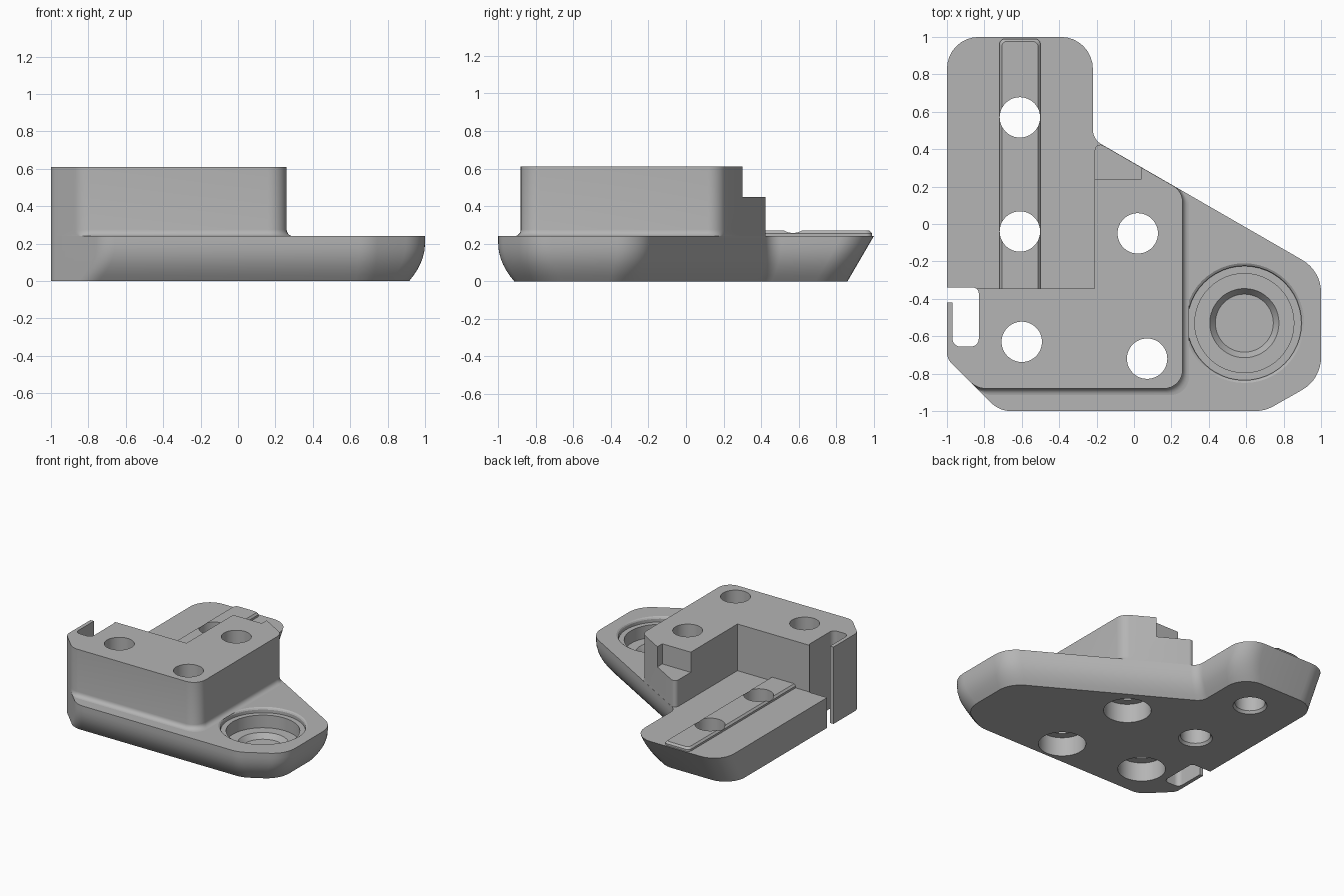
import bpy, bmesh, math
from mathutils import Vector

if "Cube" in bpy.data.objects:
    bpy.data.objects.remove(bpy.data.objects["Cube"], do_unlink=True)

grey = bpy.data.materials.new("matte grey")
grey.use_nodes = True
colour = (0.46, 0.46, 0.46, 1)
grey.diffuse_color = colour
grey.node_tree.nodes["Principled BSDF"].inputs["Base Color"].default_value = colour


def make_object(name, bm):
    bmesh.ops.recalc_face_normals(bm, faces=bm.faces)
    mesh = bpy.data.meshes.new(name)
    bm.to_mesh(mesh)
    bm.free()
    mesh.materials.append(grey)
    obj = bpy.data.objects.new(name, mesh)
    bpy.context.collection.objects.link(obj)
    return obj


def rounded_outline(corners, insets, steps=8):
    """Counter-clockwise corners (x, y, radius), with each edge moved inward."""
    pts = [Vector(c[:2]) for c in corners]
    n = len(pts)
    dirs = [(pts[(i + 1) % n] - pts[i]).normalized() for i in range(n)]
    loop = []
    for i in range(n):
        a, b = dirs[i - 1], dirs[i]
        na, nb = Vector((-a.y, a.x)), Vector((-b.y, b.x))
        pa = pts[i] + na * insets[i - 1]
        pb = pts[i] + nb * insets[i]
        cross = a.x * b.y - a.y * b.x
        gap = pb - pa
        p = pa + a * ((gap.x * b.y - gap.y * b.x) / cross)
        r = corners[i][2]
        if r == 0:
            loop.append(p)
            continue
        turn = math.atan2(cross, a.dot(b))
        side = 1 if turn > 0 else -1
        start = p - a * (r * math.tan(abs(turn) / 2))
        centre = start + na * r * side
        arm = start - centre
        for k in range(steps + 1):
            t = turn * k / steps
            c, s = math.cos(t), math.sin(t)
            loop.append(centre + Vector((arm.x * c - arm.y * s, arm.x * s + arm.y * c)))
    return loop


def loft(name, corners, levels):
    """Stack rounded outlines; each level is (z, inset of every edge)."""
    bm = bmesh.new()
    rings = [[bm.verts.new((p.x, p.y, z)) for p in rounded_outline(corners, ins)]
             for z, ins in levels]
    for low, high in zip(rings, rings[1:]):
        for i in range(len(low)):
            j = (i + 1) % len(low)
            bm.faces.new((low[i], low[j], high[j], high[i]))
    bm.faces.new(rings[0][::-1])
    bm.faces.new(rings[-1])
    return make_object(name, bm)


def turned_cutter(name, x, y, profile, sides=48):
    """Round cutter from a profile of (radius, z) pairs."""
    bm = bmesh.new()
    rings = [[bm.verts.new((x + r * math.cos(math.tau * i / sides),
                            y + r * math.sin(math.tau * i / sides), z))
              for i in range(sides)] for r, z in profile]
    for low, high in zip(rings, rings[1:]):
        for i in range(sides):
            j = (i + 1) % sides
            bm.faces.new((low[i], low[j], high[j], high[i]))
    bm.faces.new(rings[0][::-1])
    bm.faces.new(rings[-1])
    return make_object(name, bm)


TOP = 0.24      # top of the base plate
HIGH = 0.61     # top of the upper block

# Base plate: curved lower edge, sloped back, upright left side and cut corner
plate = [(-1, -0.72, 0.08), (-0.72, -1, 0.15), (0.70, -1, 0.2), (1, -0.83, 0.2),
         (1, -0.25, 0.2), (-0.22, 0.453, 0.09), (-0.22, 1, 0.17), (-1, 1, 0.17)]
levels = []
for z in (0, 0.03, 0.06, 0.09, 0.12, 0.16, 0.2, TOP):
    curve = 0.085 * max(0, 1 - z / 0.2) ** 2
    levels.append((z, [0] + [curve] * 5 + [0.14 * (1 - z / TOP), 0]))
base = loft("base_plate", plate, levels)

# Upper block: L shape with a concave fillet at the foot of front and right side
block = [(-1, -0.72, 0.08), (-0.84, -0.88, 0.12), (0.26, -0.88, 0.1), (0.26, 0.175, 0.1),
         (-0.21, 0.446, 0.03), (-0.21, -0.345, 0), (-1, -0.345, 0)]
levels = []
for k in range(6):
    a = math.radians(18 * k)
    flare = -0.035 * (1 - math.sin(a))
    levels.append((TOP + 0.035 * (1 - math.cos(a)), [0, flare, flare, 0, 0, 0, 0]))
levels.append((HIGH, [0] * 7))
upper = loft("upper_block", block, levels)

# Guide rail with chamfered upper edges
rail_corners = [(-0.72, -0.345, 0), (-0.5, -0.345, 0), (-0.5, 0.99, 0.03), (-0.72, 0.99, 0.03)]
rail = loft("guide_rail", rail_corners,
            [(TOP, [0] * 4), (TOP + 0.015, [0] * 4), (TOP + 0.03, [0] + [0.013] * 3)])

# Cutters: screw holes with counterbores underneath
cutters = []
for x, y in ((-0.6, -0.63), (0.07, -0.72), (0.02, -0.05)):
    cutters.append(turned_cutter("screw_cutter", x, y,
                   [(0.171, -0.1), (0.171, 0.15), (0.108, 0.15), (0.108, 0.8)]))
for y in (0.57, -0.04):
    cutters.append(turned_cutter("rail_hole_cutter", -0.61, y,
                   [(0.122, -0.1), (0.122, 0), (0.108, 0.02), (0.108, 0.8)]))

# Stepped blind pocket
cutters.append(turned_cutter("pocket_cutter", 0.59, -0.53,
               [(0.155, 0.06), (0.185, 0.1), (0.265, 0.1), (0.265, 0.2), (0.305, 0.2),
                (0.305, 0.225), (0.31, 0.234), (0.32, TOP), (0.32, 0.3)]))

# Side slot and the stepped notch at the back of the block
slot = [(-0.97, -0.655, 0.04), (-0.83, -0.655, 0.04), (-0.83, -0.34, 0.03),
        (-1.1, -0.34, 0), (-1.1, -0.42, 0), (-0.97, -0.42, 0)]
cutters.append(loft("slot_cutter", slot, [(-0.1, [0] * 6), (0.8, [0] * 6)]))
notch = [(-0.4, 0.24, 0), (0.04, 0.24, 0), (0.04, 0.7, 0), (-0.4, 0.7, 0)]
cutters.append(loft("notch_cutter", notch, [(0.45, [0] * 4), (0.8, [0] * 4)]))

for obj in (base, upper, rail):
    bpy.ops.object.select_all(action="DESELECT")
    obj.select_set(True)
    bpy.context.view_layer.objects.active = obj
    for cutter in cutters:
        if obj is not base and cutter.name.startswith("pocket"):
            continue
        mod = obj.modifiers.new("cut", "BOOLEAN")
        mod.operation = "DIFFERENCE"
        mod.solver = "EXACT"
        mod.object = cutter
        bpy.ops.object.modifier_apply(modifier=mod.name)
    bpy.ops.object.shade_smooth_by_angle(angle=math.radians(25))

for cutter in cutters:
    bpy.data.objects.remove(cutter, do_unlink=True)
